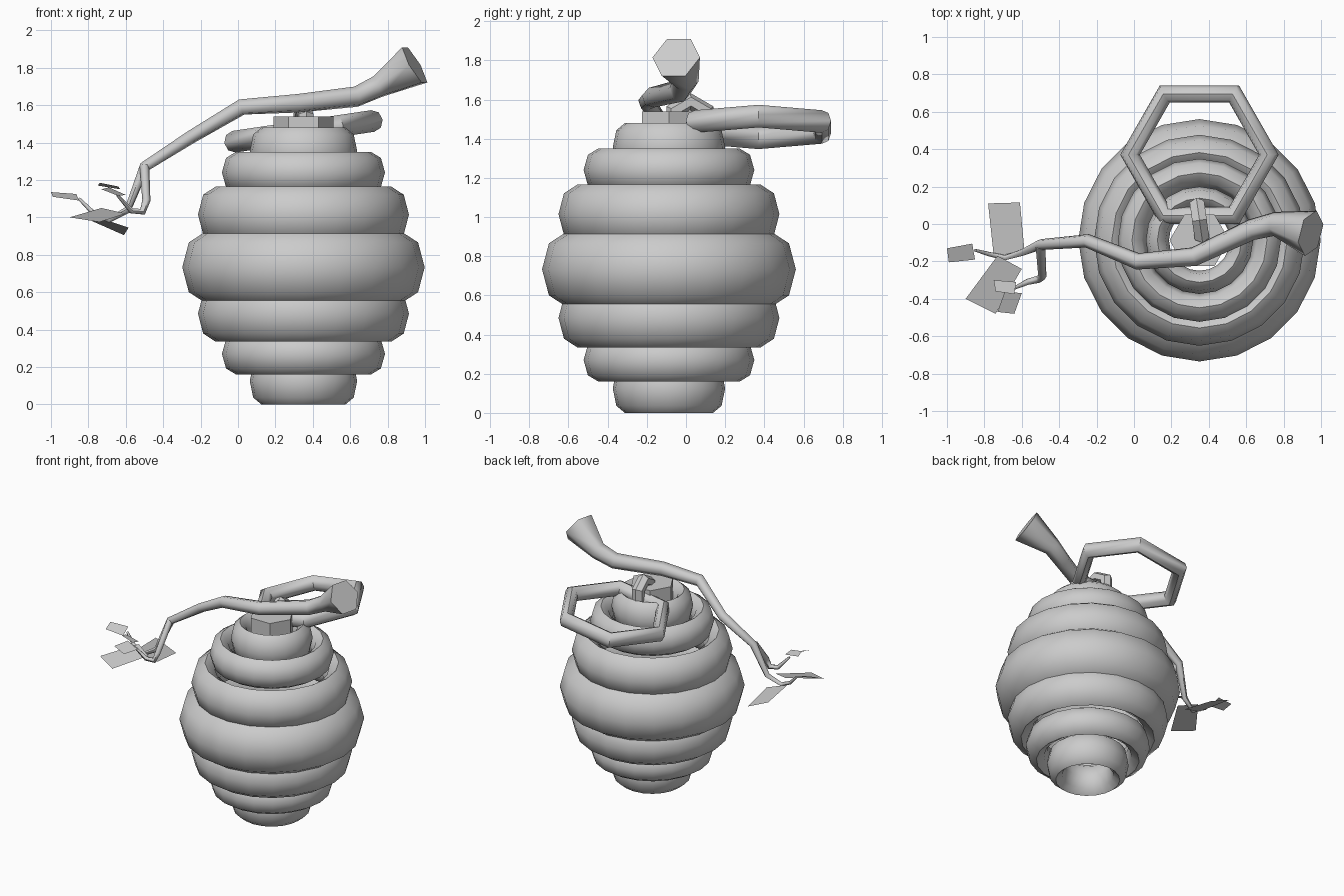
import bpy, math

if "Cube" in bpy.data.objects:
    bpy.data.objects.remove(bpy.data.objects["Cube"])

CX, CY = 0.35, -0.087


def ring(name, loc, major, minor, segs, sides, rot=(0, 0, 0), scale_z=1.0):
    bpy.ops.mesh.primitive_torus_add(
        location=loc, rotation=rot, major_radius=major, minor_radius=minor,
        major_segments=segs, minor_segments=sides)
    ob = bpy.context.object
    ob.name = name
    ob.scale.z = scale_z
    bpy.ops.object.transform_apply(location=False, rotation=False, scale=True)
    return ob


def stick(name, points):
    """Tapered six-sided tube through (x, y, z, radius) points."""
    cu = bpy.data.curves.new(name, 'CURVE')
    cu.dimensions = '3D'
    cu.bevel_depth = 1.0
    cu.bevel_resolution = 1
    cu.use_fill_caps = True
    sp = cu.splines.new('POLY')
    sp.points.add(len(points) - 1)
    for p, (x, y, z, r) in zip(sp.points, points):
        p.co = (x, y, z, 1)
        p.radius = r
    ob = bpy.data.objects.new(name, cu)
    bpy.context.collection.objects.link(ob)
    bpy.ops.object.select_all(action='DESELECT')
    ob.select_set(True)
    bpy.context.view_layer.objects.active = ob
    bpy.ops.object.convert(target='MESH')
    bpy.ops.object.shade_smooth_by_angle(angle=math.radians(62))


def leaf(name, corners):
    me = bpy.data.meshes.new(name)
    me.from_pydata(corners, [], [(0, 1, 2, 3)])
    bpy.context.collection.objects.link(bpy.data.objects.new(name, me))


# Hive body: stacked squashed rings (z, outer radius, tube width, half height)
bands = [(0.125, 0.287, 0.062, 0.125), (0.27, 0.436, 0.075, 0.11),
         (0.485, 0.564, 0.095, 0.15), (0.733, 0.648, 0.12, 0.188),
         (1.015, 0.564, 0.095, 0.15), (1.24, 0.436, 0.075, 0.11),
         (1.355, 0.287, 0.062, 0.125)]
for i, (z, outer, a, h) in enumerate(bands):
    ring(f"hive_band_{i + 1}", (CX, CY, z), outer - a, a, 20, 8, scale_z=h / a)
    bpy.ops.object.shade_smooth_by_angle(angle=math.radians(62))

# Hexagonal plug in the top opening, with corners along x
bpy.ops.mesh.primitive_cylinder_add(vertices=6, radius=0.16, depth=0.16,
                                    location=(CX, CY, 1.46),
                                    rotation=(0, 0, math.radians(30)))
bpy.context.object.name = "hive_plug"

# Big tilted carrying ring, and the small link joining it to the plug
ring("hanging_ring", (CX, 0.37, 1.46), 0.375, 0.053, 6, 8,
     rot=(0, math.radians(-8.5), 0), scale_z=1.1)
bpy.ops.object.shade_smooth_by_angle(angle=math.radians(50))
ring("small_link", (CX, 0.02, 1.495), 0.095, 0.045, 6, 6,
     rot=(0, math.radians(90), math.radians(8)))

# Branch with flared butt end and two thin twigs
stick("branch", [(0.945, -0.05, 1.815, 0.125), (0.75, 0.0, 1.70, 0.065),
                 (0.63, -0.03, 1.645, 0.058), (0.32, -0.175, 1.61, 0.052),
                 (0.02, -0.20, 1.59, 0.045), (-0.25, -0.09, 1.43, 0.037),
                 (-0.50, -0.11, 1.27, 0.03), (-0.59, -0.15, 1.04, 0.02),
                 (-0.69, -0.18, 0.985, 0.015), (-0.78, -0.16, 1.03, 0.013),
                 (-0.85, -0.14, 1.10, 0.008)])
stick("side_twig", [(-0.50, -0.12, 1.27, 0.026), (-0.49, -0.28, 1.09, 0.022),
                    (-0.51, -0.295, 1.03, 0.02), (-0.57, -0.31, 1.035, 0.016),
                    (-0.645, -0.345, 1.12, 0.008)])

# Flat leaves
leaf("leaf_tip", [(-1.0, -0.13, 1.135), (-0.865, -0.105, 1.125),
                  (-0.85, -0.19, 1.09), (-0.99, -0.205, 1.11)])
leaf("leaf_back", [(-0.78, 0.11, 0.98), (-0.61, 0.115, 0.905),
                   (-0.585, -0.15, 0.945), (-0.75, -0.17, 1.0)])
leaf("leaf_front", [(-0.90, -0.40, 1.0), (-0.74, -0.48, 0.975),
                    (-0.60, -0.24, 1.02), (-0.73, -0.17, 1.05)])
leaf("leaf_twig_small", [(-0.75, -0.30, 1.17), (-0.74, -0.36, 1.185),
                         (-0.64, -0.375, 1.165), (-0.63, -0.31, 1.15)])
leaf("leaf_twig_large", [(-0.73, -0.47, 1.15), (-0.64, -0.48, 1.115),
                         (-0.60, -0.37, 1.12), (-0.69, -0.36, 1.16)])
